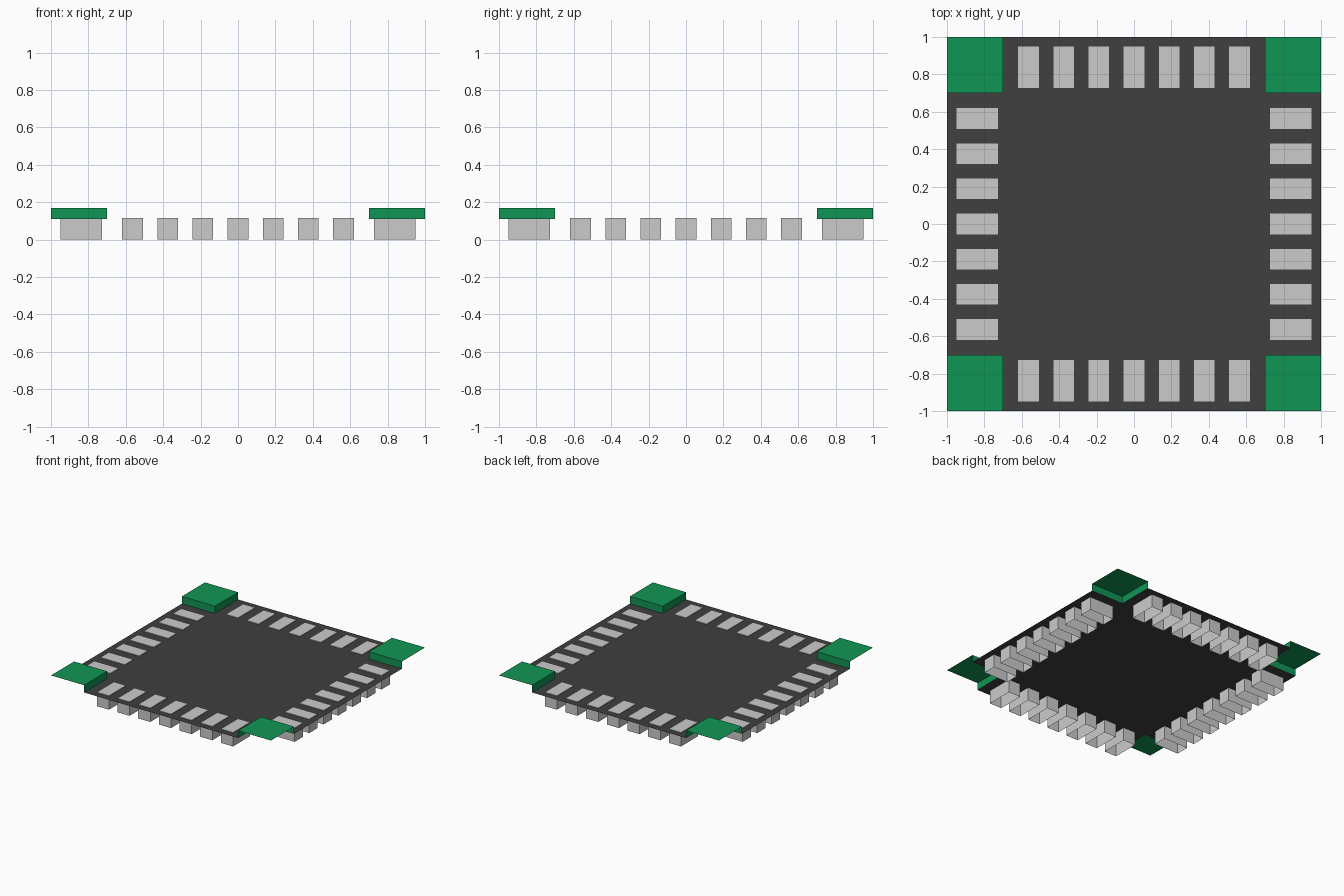
import bpy, bmesh
from mathutils import Matrix, Vector

if "Cube" in bpy.data.objects:
    bpy.data.objects.remove(bpy.data.objects["Cube"])

PLATE_Z, PIN_TOP, CAP_TOP = 0.11, 0.115, 0.17
INNER = 0.70  # inner edge of the corner caps


def material(name, color):
    m = bpy.data.materials.new(name)
    m.diffuse_color = color
    m.use_nodes = True
    m.node_tree.nodes["Principled BSDF"].inputs["Base Color"].default_value = m.diffuse_color
    return m


def finish(name, bm, mat=None):
    me = bpy.data.meshes.new(name)
    bm.to_mesh(me)
    bm.free()
    if mat:
        me.materials.append(mat)
    ob = bpy.data.objects.new(name, me)
    bpy.context.collection.objects.link(ob)
    return ob


def open_box(name, center, size, open_sides, mat=None):
    """Box with the faces pointing along open_sides left out."""
    bm = bmesh.new()
    bmesh.ops.create_cube(bm, size=1, matrix=Matrix.Translation(center) @ Matrix.Diagonal((*size, 1)))
    bm.normal_update()
    gone = [f for f in bm.faces if any(f.normal.dot(Vector(d)) > 0.9 for d in open_sides)]
    bmesh.ops.delete(bm, geom=gone, context='FACES')
    return finish(name, bm, mat)


black = material("black_sheet", (0.05, 0.05, 0.05, 1))
green = material("green_corner", (0.005, 0.30, 0.09, 1))

# Thin cross-shaped plate, notched out under the corner caps
bm = bmesh.new()
a, b = INNER, 1.0
outline = [(-a, -b), (a, -b), (a, -a), (b, -a), (b, a), (a, a),
           (a, b), (-a, b), (-a, a), (-b, a), (-b, -a), (-a, -a)]
bm.faces.new([bm.verts.new((x, y, PLATE_Z)) for x, y in outline])
finish("base_plate", bm, black)

# Raised corner caps: top and inner walls only
mid, w = (1 + INNER) / 2, 1 - INNER
for sx in (-1, 1):
    for sy in (-1, 1):
        open_box("corner_cap", (sx * mid, sy * mid, (PLATE_Z + CAP_TOP) / 2),
                 (w, w, CAP_TOP - PLATE_Z), [(sx, 0, 0), (0, sy, 0), (0, 0, -1)], green)

# Seven contact pins on each side, open underneath
for i in range(-3, 4):
    t = i * 0.188
    for s in (-1, 1):
        open_box("pin_side", (s * 0.838, t, PIN_TOP / 2), (0.222, 0.11, PIN_TOP), [(0, 0, -1)])
        open_box("pin_end", (t, s * 0.838, PIN_TOP / 2), (0.11, 0.222, PIN_TOP), [(0, 0, -1)])
